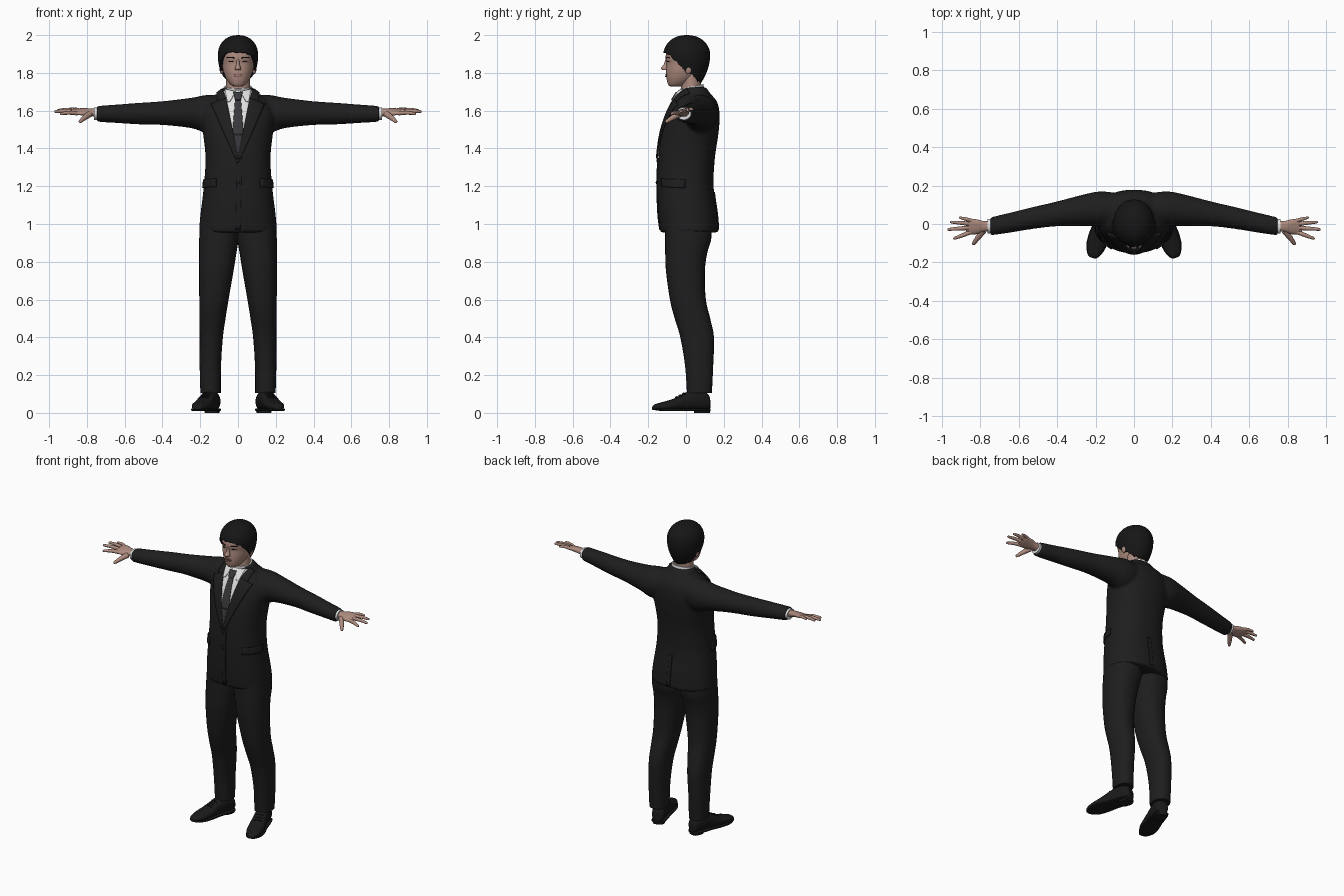
import bpy, bmesh, math, random
from mathutils import Vector
from mathutils.bvhtree import BVHTree

if "Cube" in bpy.data.objects:
    bpy.data.objects.remove(bpy.data.objects["Cube"])

random.seed(3)


def mat(name, r, g, b):
    m = bpy.data.materials.new(name)
    m.diffuse_color = (r, g, b, 1)
    m.use_nodes = True
    m.node_tree.nodes["Principled BSDF"].inputs["Base Color"].default_value = m.diffuse_color
    return m


SUIT = mat("suit_black", .013, .013, .013)
TIE = mat("tie_grey", .04, .04, .043)
SHIRT = mat("shirt_white", .75, .75, .75)
SKIN = mat("skin", .42, .26, .21)
LIPS = mat("lips", .30, .15, .13)
HAIR = mat("hair_black", .008, .008, .008)
SHOE = mat("shoe_black", .010, .010, .010)


def finish(name, bm, m, angle=50):
    bmesh.ops.recalc_face_normals(bm, faces=bm.faces)
    me = bpy.data.meshes.new(name)
    bm.to_mesh(me)
    bm.free()
    ob = bpy.data.objects.new(name, me)
    bpy.context.collection.objects.link(ob)
    me.materials.append(m)
    smooth(ob, angle)
    return ob


def smooth(ob, angle=50):
    bpy.ops.object.select_all(action='DESELECT')
    ob.select_set(True)
    bpy.context.view_layer.objects.active = ob
    bpy.ops.object.shade_smooth_by_angle(angle=math.radians(angle))


def spline(keys, steps):
    out = []
    for i in range(len(keys) - 1):
        p = [keys[max(0, min(len(keys) - 1, i + k))] for k in (-1, 0, 1, 2)]
        for s in range(steps):
            t = s / steps
            out.append([.5 * (2 * b + (c - a) * t + (2 * a - 5 * b + 4 * c - d) * t * t
                              + (3 * b - a - 3 * c + d) * t ** 3) for a, b, c, d in zip(*p)])
    return out + [list(keys[-1])]


def loft(name, m, keys, axis='z', n=2.0, segs=28, steps=4, tilt=0, fn=None, angle=50):
    """Rings (position, u_min, u_max, v_min, v_max) along an axis, joined as a skin."""
    bm = bmesh.new()
    rings = []
    for t, u0, u1, v0, v1 in spline(keys, steps):
        ring = []
        for k in range(segs):
            a = math.tau * k / segs
            c, s = math.cos(a), math.sin(a)
            u = (u0 + u1) / 2 + (u1 - u0) / 2 * math.copysign(abs(c) ** (2 / n), c)
            v = (v0 + v1) / 2 + (v1 - v0) / 2 * math.copysign(abs(s) ** (2 / n), s)
            p = {'z': (u, v, t + tilt * v), 'x': (t, u, v), 'y': (u, t, v)}[axis]
            ring.append(bm.verts.new(fn(*p) if fn else p))
        rings.append(ring)
    for a, b in zip(rings, rings[1:]):
        for k in range(segs):
            j = (k + 1) % segs
            bm.faces.new((a[k], a[j], b[j], b[k]))
    bm.faces.new(rings[0])
    bm.faces.new(rings[-1])
    return finish(name, bm, m, angle)


def tube(name, m, pts, segs=12):
    """Round limb through (x, y, z, radius) points, with a rounded tip."""
    bm = bmesh.new()
    path = spline(pts, 4)
    d = (Vector(path[-1][:3]) - Vector(path[-2][:3])).normalized()
    tip, r = Vector(path[-1][:3]), path[-1][3]
    path += [list(tip + d * r * .6) + [r * .75], list(tip + d * r * .95) + [r * .3]]
    rings = []
    for i, p in enumerate(path):
        d = Vector(path[min(i + 1, len(path) - 1)][:3]) - Vector(path[max(i - 1, 0)][:3])
        d.normalize()
        u = d.cross(Vector((0, .1, 1))).normalized()
        v = d.cross(u)
        rings.append([bm.verts.new(Vector(p[:3]) + p[3] * (u * math.cos(a) + v * math.sin(a)))
                      for a in [math.tau * k / segs for k in range(segs)]])
    for a, b in zip(rings, rings[1:]):
        for k in range(segs):
            bm.faces.new((a[k], a[k - 1], b[k - 1], b[k]))
    bm.faces.new(rings[0])
    bm.faces.new(rings[-1])
    return finish(name, bm, m)


def surface(ob):
    bm = bmesh.new()
    bm.from_mesh(ob.data)
    tree = BVHTree.FromBMesh(bm)
    bm.free()
    return tree


def patch(name, m, tree, corners, lift, direction=(0, 1, 0), nu=6, nv=14, thick=.006):
    """Thin plate with four corners, laid onto a surface by projection."""
    d = Vector(direction).normalized()
    c = [Vector((q[0], 0, q[1]) if len(q) == 2 else q) for q in corners]
    bm = bmesh.new()
    g = []
    for j in range(nv + 1):
        for i in range(nu + 1):
            p = c[0].lerp(c[1], i / nu).lerp(c[3].lerp(c[2], i / nu), j / nv)
            hit, nor = tree.ray_cast(p - d, d)[:2]
            if hit is None:
                hit, nor = tree.find_nearest(p - d * .05)[:2]
            g.append(bm.verts.new(hit + nor * lift))
    w = nu + 1
    for j in range(nv):
        for i in range(nu):
            bm.faces.new((g[j * w + i], g[j * w + i + 1], g[j * w + w + i + 1], g[j * w + w + i]))
    ob = finish(name, bm, m)
    s = ob.modifiers.new("thickness", 'SOLIDIFY')
    s.thickness, s.offset = thick, 0
    return ob


def ball(name, m, loc, scale):
    bm = bmesh.new()
    bmesh.ops.create_uvsphere(bm, u_segments=16, v_segments=10, radius=1)
    for v in bm.verts:
        v.co = Vector(loc) + Vector(a * b for a, b in zip(v.co, scale))
    return finish(name, bm, m)


# jacket: body and sleeves fused into one cloth surface
body = [(.955, .207, -.135, .172), (1.05, .199, -.147, .165), (1.2, .181, -.152, .146),
        (1.35, .172, -.147, .153), (1.48, .185, -.130, .172), (1.58, .195, -.10, .178),
        (1.645, .165, -.068, .165), (1.69, .105, -.04, .13), (1.725, .078, -.015, .105)]
jacket = loft("jacket", SUIT, [(z, -w, w, f, b) for z, w, f, b in body], n=2.3, segs=48)
sleeve = [(.08, -.02, .16, 1.50, 1.685), (.17, -.015, .17, 1.485, 1.683), (.25, -.01, .157, 1.508, 1.668),
          (.4, -.012, .118, 1.524, 1.65), (.52, -.025, .09, 1.527, 1.642),
          (.65, -.046, .058, 1.535, 1.632), (.748, -.06, .035, 1.541, 1.625)]
parts = [jacket] + [loft("sleeve", SUIT, sleeve, 'x', fn=lambda x, y, z, s=s: (s * x, y, z)) for s in (1, -1)]
bpy.ops.object.select_all(action='DESELECT')
for o in parts:
    o.select_set(True)
bpy.context.view_layer.objects.active = jacket
bpy.ops.object.join()
jacket.modifiers.clear()
r = jacket.modifiers.new("fuse", 'REMESH')
r.mode, r.voxel_size = 'VOXEL', .009
s = jacket.modifiers.new("relax", 'SMOOTH')
s.factor, s.iterations = .5, 5
for n in ("fuse", "relax"):
    bpy.ops.object.modifier_apply(modifier=n)
smooth(jacket, 60)
cloth = surface(jacket)

# shirt front, tie and jacket details laid on the chest
patch("shirt_front", SHIRT, cloth, [(-.075, 1.705), (.075, 1.705), (.004, 1.36), (-.004, 1.36)], .003, nu=12, nv=24)
patch("tie_blade", TIE, cloth, [(-.015, 1.66), (.015, 1.66), (.03, 1.47), (-.03, 1.47)], .007)
patch("tie_end", TIE, cloth, [(-.03, 1.47), (.03, 1.47), (.004, 1.355), (-.004, 1.355)], .007)
patch("tie_knot", TIE, cloth, [(-.024, 1.69), (.024, 1.69), (.014, 1.65), (-.014, 1.65)], .012, thick=.009)
patch("front_overlap", SUIT, cloth, [(-.004, 1.35), (.02, 1.35), (.012, .97), (-.012, .97)], .002)
patch("back_vent", SUIT, cloth, [(-.004, 1.17), (.02, 1.17), (.02, .97), (-.004, .97)], .002, (0, -1, 0))
for s in (1, -1):
    patch("lapel", SUIT, cloth, [(s * .062, 1.665), (s * .137, 1.63), (s * .014, 1.345), (-s * .003, 1.345)],
          .008, thick=.009, nv=20)
    patch("jacket_collar", SUIT, cloth, [(s * .078, 1.71), (s * .108, 1.685), (s * .105, 1.645), (s * .06, 1.66)],
          .008, thick=.009)
    patch("pocket_flap", SUIT, cloth, [(s * .105, -.12, 1.24), (s * .19, -.01, 1.235),
                                       (s * .19, -.01, 1.19), (s * .105, -.12, 1.197)], .005, (-s * .8, .6, 0), nv=4)
    patch("shirt_collar_point", SHIRT, cloth, [(s * .012, 1.695), (s * .066, 1.708),
                                               (s * .055, 1.64), (s * .04, 1.645)], .01)
for z in (1.335, 1.22):
    hit = cloth.ray_cast(Vector((0, -1, z)), Vector((0, 1, 0)))[0]
    ball("jacket_button", SUIT, hit + Vector((0, -.004, 0)), (.009, .005, .009))

# shirt collar band and neck
loft("shirt_collar", SHIRT, [(1.655, -.08, .08, -.042, .10), (1.69, -.076, .076, -.038, .097),
                             (1.722, -.071, .071, -.032, .092)], tilt=.2)
loft("neck", SKIN, [(1.66, -.07, .07, -.03, .088), (1.74, -.063, .063, -.025, .08), (1.83, -.064, .064, -.03, .085)])

# head, nose, ears
face = [(1.727, .020, -.082, -.03), (1.738, .040, -.094, 0), (1.77, .063, -.103, .05), (1.81, .078, -.105, .085),
        (1.85, .085, -.103, .105), (1.88, .089, -.108, .113), (1.92, .09, -.10, .11), (1.96, .07, -.07, .085),
        (1.98, .03, -.03, .04)]
head = loft("head", SKIN, [(z, -w, w, f, b) for z, w, f, b in face], n=2.15, segs=40)
skin = surface(head)
loft("nose", SKIN, [(1.872, -.007, .007, -.109, -.09), (1.845, -.009, .009, -.118, -.09),
                    (1.825, -.016, .016, -.133, -.09), (1.814, -.015, .015, -.125, -.09)], segs=16)
patch("upper_lip", LIPS, skin, [(-.024, 1.788), (.024, 1.788), (.010, 1.795), (-.010, 1.795)], .002, nv=3)
patch("lower_lip", LIPS, skin, [(-.024, 1.787), (.024, 1.787), (.012, 1.778), (-.012, 1.778)], .003, nv=3)
for s in (1, -1):
    ball("ear", SKIN, (s * .086, .012, 1.825), (.012, .02, .032))
    patch("eye", HAIR, skin, [(s * .022, 1.857), (s * .050, 1.859), (s * .044, 1.863), (s * .028, 1.863)],
          .001, nv=2, thick=.003)
    patch("eyebrow", HAIR, skin, [(s * .018, 1.877), (s * .058, 1.880), (s * .055, 1.885), (s * .02, 1.883)],
          .001, nv=2, thick=.003)

# hair cap, with a lower edge that drops from the fringe to the nape
edge = [(0, 1.912), (38, 1.902), (60, 1.865), (82, 1.815), (105, 1.79), (130, 1.76), (181, 1.745)]


def hair_edge(a):
    for (a0, z0), (a1, z1) in zip(edge, edge[1:]):
        if a0 <= a <= a1:
            return z0 + (z1 - z0) * (a - a0) / (a1 - a0)


bm = bmesh.new()
N, M, ZC = 56, 16, 1.895
top = bm.verts.new((0, .004, 2.0))
prev = None
cut = [hair_edge(abs((k * 360 / N + 180) % 360 - 180)) + random.uniform(-.006, .006) for k in range(N)]
for j in range(1, M + 1):
    ring = []
    for k in range(N):
        f = math.pi / 2 * (j / 10)
        z = ZC + .105 * math.cos(f) if j <= 10 else ZC - (j - 10) * .025
        z = max(z, cut[k] + (M - j) * .0006)
        h = (z - ZC) / .105
        rad = max(1 - h * h, 0) ** .45 if z > ZC else 1 - .4 * ((ZC - z) / .15) ** 2
        a = math.tau * k / N
        ring.append(bm.verts.new((.107 * rad * math.sin(a), .004 - .124 * rad * math.cos(a), z)))
    for k in range(N):
        bm.faces.new((prev[k], prev[k - 1], ring[k - 1], ring[k]) if prev else (top, ring[k - 1], ring[k]))
    prev = ring
hair = finish("hair", bm, HAIR, 60)
sol = hair.modifiers.new("thickness", 'SOLIDIFY')
sol.thickness, sol.offset = .016, -1

# limbs on both sides
leg = [(1.05, .0, .195, -.11, .13), (.93, -.003, .205, -.11, .135), (.85, .008, .206, -.11, .113),
       (.75, .024, .206, -.106, .10), (.6, .05, .205, -.085, .105), (.5, .066, .204, -.06, .128),
       (.4, .08, .203, -.03, .148), (.25, .09, .203, -.005, .144), (.105, .091, .199, .005, .137)]
upper = [(.135, -.025, .025, .02, .075), (.12, -.038, .038, .015, .105), (.06, -.043, .043, .015, .125),
         (0, -.044, .044, .015, .105), (-.06, -.05, .05, .015, .075), (-.12, -.046, .046, .014, .058),
         (-.165, -.028, .028, .016, .045), (-.178, -.012, .012, .02, .034)]
sole = [(.008, -.040, .040)]
fingers = [((.845, .018, 1.604), (.905, .033, 1.606), .009), ((.86, .002, 1.601), (.952, .010, 1.602), .010),
           ((.86, -.020, 1.594), (.965, -.028, 1.595), .0105), ((.85, -.042, 1.586), (.935, -.075, 1.584), .0105)]
for s in (1, -1):
    flip = lambda x, y, z, s=s: (s * x, y, z)
    loft("trouser_leg", SUIT, leg, n=2.3, fn=flip)

    # shoe turned outwards
    def turn(x, y, z, s=s):
        c, q = math.cos(.3), math.sin(.3)
        return (s * (.165 + c * x - q * y), -.006 + c * y + q * x, z)
    loft("shoe_upper", SHOE, upper, 'y', n=2.4, fn=turn)
    loft("shoe_sole", SHOE, [(y, a * 1.08, b * 1.08, .01 + max(0, -y - .12) * .12, .024) for y, a, b, _, _ in upper],
         'y', n=5, fn=turn, angle=40)
    loft("shoe_heel", SHOE, [(0, -.036, .036, .055, .135), (.018, -.039, .039, .055, .139)], n=3, fn=turn, angle=40)
    for y, z in ((-.025, .094), (-.045, .085), (-.005, .104)):
        tube("shoe_lace", SHOE, [turn(-.022, y, z - .004) + (.004,), turn(0, y, z) + (.004,),
                                 turn(.022, y, z - .004) + (.004,)], 8)

    # cuff, palm, fingers, thumb
    loft("shirt_cuff", SHIRT, [(.72, -.046, .024, 1.552, 1.617), (.762, -.049, .027, 1.551, 1.618)], 'x', fn=flip)
    tilted = lambda x, y, z, s=s: (s * x, y, z + .25 * (y + .012) * min(1, max(0, (x - .75) / .06)))
    loft("palm", SKIN, [(.74, -.038, .016, 1.565, 1.61), (.785, -.041, .016, 1.573, 1.611),
                        (.82, -.053, .024, 1.578, 1.611), (.86, -.053, .027, 1.584, 1.606),
                        (.875, -.045, .018, 1.59, 1.60)], 'x', n=2.3, fn=tilted)
    for a, b, rad in fingers:
        mid = [(p + q) / 2 for p, q in zip(a, b)]
        mid[2] += .004
        tube("finger", SKIN, [flip(*a) + (rad * 1.1,), flip(*mid) + (rad,), flip(*b) + (rad * .7,)])
    tube("thumb", SKIN, [flip(.785, -.035, 1.582) + (.017,), flip(.812, -.07, 1.563) + (.014,),
                         flip(.835, -.102, 1.543) + (.009,)])
